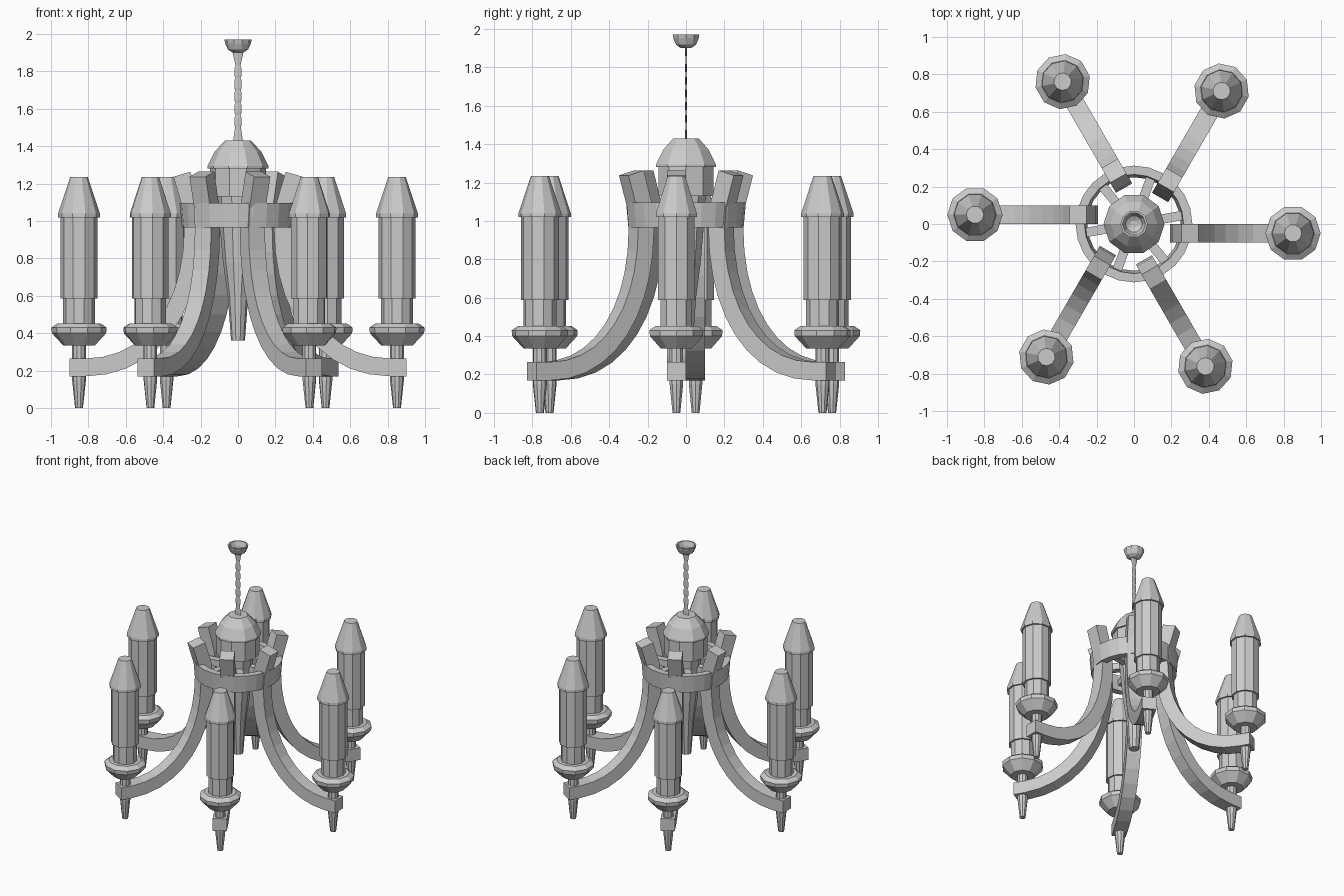
import bpy, bmesh, math
from mathutils import Matrix, Vector

if "Cube" in bpy.data.objects:
    bpy.data.objects.remove(bpy.data.objects["Cube"])


def finish(bm, name, matrix=Matrix()):
    bmesh.ops.recalc_face_normals(bm, faces=bm.faces)
    me = bpy.data.meshes.new(name)
    bm.to_mesh(me)
    bm.free()
    ob = bpy.data.objects.new(name, me)
    ob.matrix_world = matrix
    bpy.context.collection.objects.link(ob)
    return ob


def lathe(name, profile, sides, matrix=Matrix(), closed=False):
    """Revolve (radius, z) points; closed joins the last point to the first."""
    bm = bmesh.new()
    rings = []
    for r, z in profile:
        rings.append([bm.verts.new((r * math.cos(2 * math.pi * i / sides),
                                    r * math.sin(2 * math.pi * i / sides), z))
                      for i in range(sides)])
    pairs = list(zip(rings, rings[1:]))
    if closed:
        pairs.append((rings[-1], rings[0]))
    for a, b in pairs:
        for i in range(sides):
            j = (i + 1) % sides
            bm.faces.new((a[i], a[j], b[j], b[i]))
    if not closed:
        bm.faces.new(rings[0])
        bm.faces.new(rings[-1])
    return finish(bm, name, matrix)


def strip(name, path, width, thick, matrix):
    """Sweep a rectangle along a path of (radius, z) points."""
    bm = bmesh.new()
    pts = [Vector(p) for p in path]
    rings = []
    for i, p in enumerate(pts):
        t = (pts[min(i + 1, len(pts) - 1)] - pts[max(i - 1, 0)]).normalized()
        n = Vector((-t.y, t.x)) * thick / 2
        rings.append([bm.verts.new((q.x, y, q.y)) for q, y in
                      ((p + n, -width / 2), (p + n, width / 2),
                       (p - n, width / 2), (p - n, -width / 2))])
    for a, b in zip(rings, rings[1:]):
        for i in range(4):
            j = (i + 1) % 4
            bm.faces.new((a[i], a[j], b[j], b[i]))
    bm.faces.new(rings[0])
    bm.faces.new(rings[-1])
    return finish(bm, name, matrix)


def bezier(a, b, c, d, n):
    a, b, c, d = map(Vector, (a, b, c, d))
    return [a * (1 - t) ** 3 + b * 3 * t * (1 - t) ** 2 + c * 3 * t * t * (1 - t) + d * t ** 3
            for t in (i / n for i in range(n + 1))]


# Profiles shared by the six branches
arm_path = ([(0.30, 1.25), (0.25, 1.08)] +
            bezier((0.24, 0.96), (0.24, 0.55), (0.45, 0.217), (0.82, 0.217), 10) +
            [(0.90, 0.217)])
spike = [(0.021, 0), (0.037, 0.15), (0.037, 0.35)]
dish = [(0.06, 0.335), (0.085, 0.335), (0.145, 0.40), (0.148, 0.43), (0.115, 0.453), (0.06, 0.453)]
candle = [(0.086, 0.44), (0.086, 0.587), (0.1, 0.587), (0.1, 1.02),
          (0.113, 1.02), (0.112, 1.04), (0.047, 1.235)]

# Arms, each set slightly to one side of the true radius
for k in range(6):
    turn = Matrix.Rotation(k * math.pi / 3, 4, 'Z')
    side = turn @ Matrix.Translation((0, -0.05, 0))
    end = side @ Matrix.Translation((0.85, 0, 0))
    strip(f"arm_{k}", arm_path, 0.1, 0.095, side)
    lathe(f"arm_spike_{k}", spike, 10, end)
    lathe(f"drip_dish_{k}", dish, 10, end)
    lathe(f"candle_{k}", candle, 10, end)
    # Small spoke from the column to the ring
    spoke = turn @ Matrix.Rotation(math.radians(10), 4, 'Z')
    strip(f"spoke_{k}", [(0.08, 1.03), (0.28, 1.03)], 0.05, 0.05, spoke)

# Hub ring
lathe("hub_ring", [(0.25, 0.965), (0.30, 0.965), (0.312, 1.095), (0.265, 1.095)], 24, closed=True)

# Central column and cap
lathe("column", [(0.037, 0.36), (0.055, 0.6), (0.08, 0.78), (0.1, 1.0),
                 (0.11, 1.13), (0.15, 1.13), (0.15, 1.28), (0.163, 1.28),
                 (0.163, 1.295), (0.125, 1.37), (0.07, 1.43)], 10)

# Flat chain: flared ends and a row of links
lathe_flat = Matrix.Diagonal((1, 0.2, 1, 1))
lathe("chain_base", [(0.026, 1.43), (0.015, 1.505)], 8, lathe_flat)
for i in range(5):
    z = 1.5 + i * 0.066
    lathe(f"chain_link_{i}", [(0.013, z), (0.02, z + 0.014), (0.02, z + 0.052),
                              (0.013, z + 0.066)], 8, lathe_flat)
lathe("chain_top", [(0.013, 1.83), (0.03, 1.905)], 8, lathe_flat)

# Hollow ceiling cup
lathe("ceiling_cup", [(0.03, 1.902), (0.055, 1.918), (0.069, 1.95), (0.073, 1.97),
                      (0.062, 1.97), (0.045, 1.93), (0.02, 1.917)], 10)
